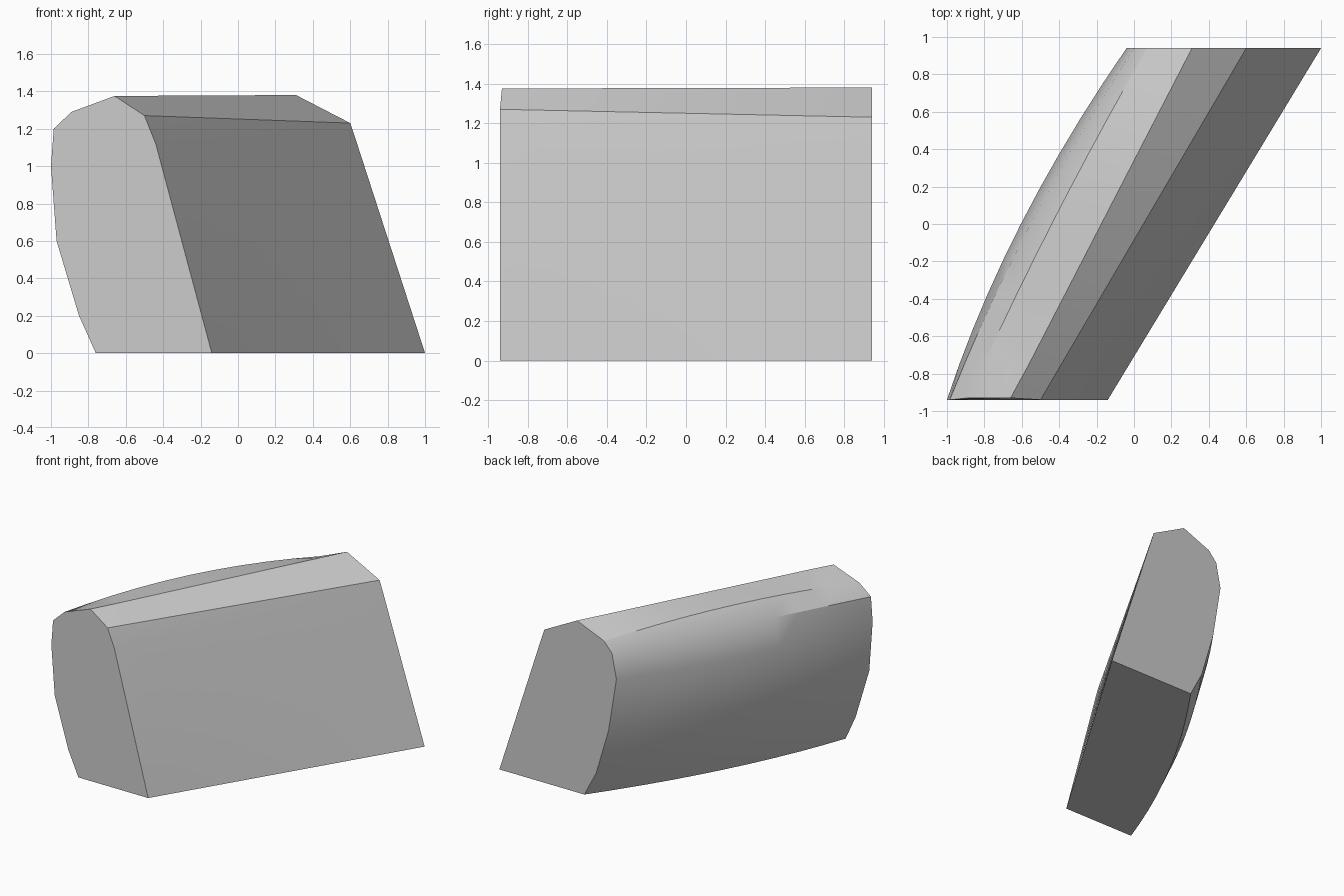
import bpy
import bmesh

cube = bpy.data.objects.get("Cube")
if cube:
    bpy.data.objects.remove(cube, do_unlink=True)

grey = bpy.data.materials.new("plain grey")
grey.use_nodes = True
colour = (0.6, 0.6, 0.6, 1)
grey.diffuse_color = colour
grey.node_tree.nodes["Principled BSDF"].inputs["Base Color"].default_value = colour

# End outlines (x, z), from the inner foot over the crest to the outer foot
front = [(-.14, 0), (-.44, 1.12), (-.50, 1.27), (-.66, 1.375), (-.89, 1.29),
         (-.985, 1.20), (-1, 1.0), (-.97, .6), (-.85, .2), (-.76, 0)]
back = [(1, 0), (.64, 1.11), (.60, 1.23), (.31, 1.38), (.07, 1.28),
        (0, 1.20), (-.04, 1.0), (.03, .57), (.14, .2), (.245, 0)]
# Outward and upward swell of each lengthwise line at mid length
swell = [(0, 0)] * 4 + [(.03, .065), (.06, .03)] + [(.085, 0)] * 4
STEPS = 10
HALF = .94

bm = bmesh.new()
rings = []
for i in range(STEPS + 1):
    t = i / STEPS
    bulge = 4 * t * (1 - t)
    ring = []
    for (xf, zf), (xb, zb), (sx, sz) in zip(front, back, swell):
        y = HALF * (2 * t - 1)
        if i == 0 and zf > 1.28:
            y += .01  # slight lean of the front end's upper edge
        ring.append(bm.verts.new((xf + (xb - xf) * t - sx * bulge, y,
                                  zf + (zb - zf) * t + sz * bulge)))
    rings.append(ring)

# Long skin, including the underside
count = len(front)
for a, b in zip(rings, rings[1:]):
    for j in range(count):
        k = (j + 1) % count
        bm.faces.new((a[j], a[k], b[k], b[j]))

# End caps
bm.faces.new(rings[0])
bm.faces.new(rings[-1])
bmesh.ops.recalc_face_normals(bm, faces=bm.faces)

mesh = bpy.data.meshes.new("curved_block")
bm.to_mesh(mesh)
bm.free()
mesh.materials.append(grey)
block = bpy.data.objects.new("curved_block", mesh)
bpy.context.collection.objects.link(block)

# Smooth swelling side, crisp ends and foot
bpy.ops.object.select_all(action="DESELECT")
block.select_set(True)
bpy.context.view_layer.objects.active = block
bpy.ops.object.shade_smooth_by_angle(angle=.52)
